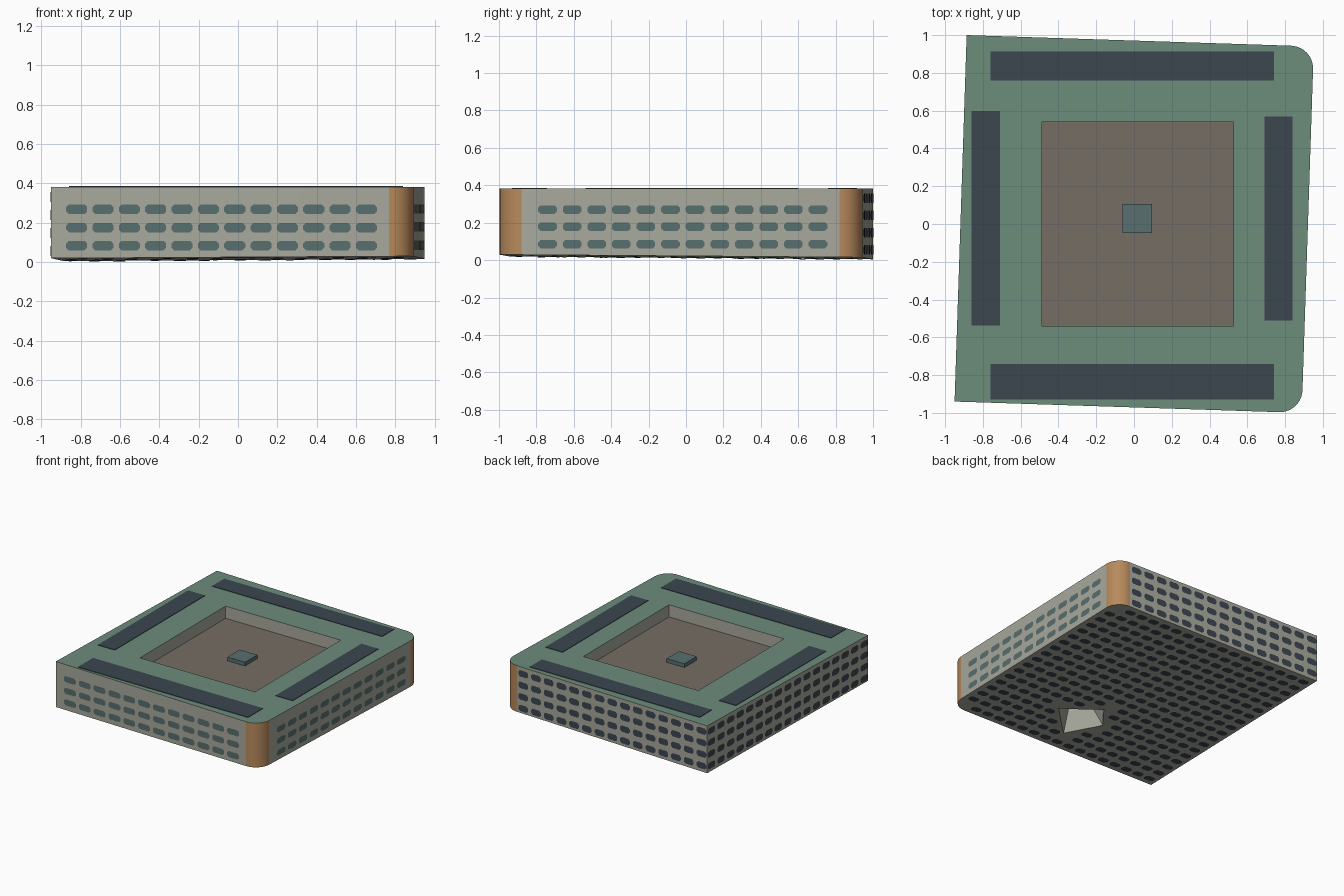
import bpy, bmesh, math
from mathutils import Vector

if "Cube" in bpy.data.objects:
    bpy.data.objects.remove(bpy.data.objects["Cube"])


def material(name, r, g, b):
    def lin(c):
        c /= 255
        return c / 12.92 if c <= 0.04045 else ((c + 0.055) / 1.055) ** 2.4
    m = bpy.data.materials.new(name)
    m.diffuse_color = (lin(r), lin(g), lin(b), 1)
    m.use_nodes = True
    m.node_tree.nodes["Principled BSDF"].inputs["Base Color"].default_value = m.diffuse_color
    return m


WALL = material("stone_grey", 168, 169, 157)
TAN = material("tan_corner", 184, 138, 92)
GREEN = material("roof_green", 108, 140, 123)
BROWN = material("court_brown", 118, 109, 99)
DARK = material("dark_slate", 60, 70, 80)
TEAL = material("window_teal", 88, 111, 111)

ROOF_Z, COURT_Z = 0.382, 0.285
CORNERS = [Vector(p) for p in ((-0.95, -0.94), (0.888, -1.0), (0.952, 0.94), (-0.886, 1.0))]


def base_z(x, y):
    # gently sloping underside
    return 0.017 + 0.0055 * x - 0.0077 * y


def finish(name, bm, mats):
    me = bpy.data.meshes.new(name)
    bm.to_mesh(me)
    bm.free()
    for m in mats:
        me.materials.append(m)
    ob = bpy.data.objects.new(name, me)
    bpy.context.collection.objects.link(ob)
    return ob


def loft(name, lower, upper, mats, side=lambda i: 0, top=0, bottom=0):
    # closed solid between two matching counter-clockwise rings
    bm = bmesh.new()
    a = [bm.verts.new(p) for p in lower]
    b = [bm.verts.new(p) for p in upper]
    n = len(a)
    for i in range(n):
        j = (i + 1) % n
        bm.faces.new((a[i], a[j], b[j], b[i])).material_index = side(i)
    bm.faces.new(b).material_index = top
    bm.faces.new(a[::-1]).material_index = bottom
    return finish(name, bm, mats)


def box(name, x0, x1, y0, y1, z0, z1, mats, **kw):
    ring = [(x0, y0), (x1, y0), (x1, y1), (x0, y1)]
    return loft(name, [(*p, z0) for p in ring], [(*p, z1) for p in ring], mats, **kw)


def arc(corner, prev, nxt, r, seg=10):
    # rounded corner as points between two tangent points
    d0, d1 = (prev - corner).normalized(), (nxt - corner).normalized()
    centre = corner + (d0 + d1) * r
    return [centre - d1 * r * math.cos(t) - d0 * r * math.sin(t)
            for t in (math.pi / 2 * k / seg for k in range(seg + 1))]


# building block with two rounded tan corners
BL, BR, TR, TL = CORNERS
SEG = 10
outline = [BL] + arc(BR, BL, TR, 0.12, SEG) + arc(TR, BR, TL, 0.12, SEG) + [TL]
tan_sides = set(range(1, 1 + SEG)) | set(range(2 + SEG, 2 + 2 * SEG))
slots = [WALL, TAN, GREEN, BROWN]
body = loft("building_block",
            [(p.x, p.y, base_z(p.x, p.y)) for p in outline],
            [(p.x, p.y, ROOF_Z) for p in outline],
            slots, side=lambda i: 1 if i in tan_sides else 0, top=2)

# sunken courtyard and tapered opening in the underside
court = box("courtyard_cutter", -0.487, 0.528, -0.54, 0.54, COURT_Z, 0.6, slots, bottom=3)
HOLE = [Vector(p) for p in ((0.013, -0.78), (0.274, -0.525), (0.0, -0.318), (-0.128, -0.495))]
LEAN = [Vector(p) for p in ((-0.03, 0.03), (-0.05, 0.0), (0.0, -0.09), (0.085, -0.085))]
hole = loft("opening_cutter",
            [(*(p - l * 0.15), -0.03) for p, l in zip(HOLE, LEAN)],
            [(*(p + l), 0.25) for p, l in zip(HOLE, LEAN)], slots)
bpy.context.view_layer.objects.active = body
body.select_set(True)
for cutter in (court, hole):
    cutter.hide_render = True
    mod = body.modifiers.new(cutter.name, 'BOOLEAN')
    mod.operation, mod.solver, mod.object = 'DIFFERENCE', 'EXACT', cutter
    bpy.ops.object.modifier_apply(modifier=mod.name)
    bpy.data.objects.remove(cutter)
bpy.ops.object.shade_smooth_by_angle(angle=math.radians(30))

# courtyard kiosk
box("courtyard_kiosk", -0.06, 0.096, -0.048, 0.106, COURT_Z - 0.01, COURT_Z + 0.03, [TEAL])

# dark roof strips
for name, x0, x1, y0, y1 in (("back", -0.76, 0.74, 0.76, 0.913),
                             ("front", -0.76, 0.74, -0.93, -0.742),
                             ("left", -0.86, -0.71, -0.538, 0.598),
                             ("right", 0.69, 0.84, -0.51, 0.57)):
    box("roof_strip_" + name, x0, x1, y0, y1, ROOF_Z - 0.002, ROOF_Z + 0.004, [DARK])


def pane(bm, c, u, v, w, h):
    # flat octagonal window pane
    k = 0.28 * h
    a, b = w / 2, h / 2
    ring = ((-a, -b + k), (-a + k, -b), (a - k, -b), (a, -b + k),
            (a, b - k), (a - k, b), (-a + k, b), (-a, b - k))
    off = u.cross(v).normalized() * 0.003
    bm.faces.new([bm.verts.new(c + off + u * s + v * t) for s, t in ring])


def wall_windows(name, start, end, first, step, cols, rows, w, h, mat):
    bm = bmesh.new()
    u = (end - start).normalized().to_3d()
    for i in range(cols):
        for z in rows:
            c = start.to_3d() + u * (first + step * i) + Vector((0, 0, z))
            pane(bm, c, u, Vector((0, 0, 1)), w, h)
    finish(name, bm, [mat])


wall_windows("front_windows", BL, BR, 0.13, 0.134, 12, (0.083, 0.175, 0.268), 0.107, 0.048, TEAL)
wall_windows("right_windows", BR, TR, 0.26, 0.1315, 12, (0.085, 0.179, 0.27), 0.1, 0.046, TEAL)
DARK_ROWS = (0.055, 0.147, 0.239, 0.331)
wall_windows("back_windows", TR, TL, 0.18, 0.115, 15, DARK_ROWS, 0.088, 0.05, DARK)
wall_windows("left_windows", TL, BL, 0.05, 0.115, 17, DARK_ROWS, 0.088, 0.05, DARK)

# dark panes across the underside, leaving the opening free
bm = bmesh.new()
ux = (BR - BL).normalized()
vy = (TL - BL).normalized()
U = Vector((ux.x, ux.y, base_z(*ux) - base_z(0, 0)))
V = -Vector((vy.x, vy.y, base_z(*vy) - base_z(0, 0)))


def near_hole(p):
    return all((b - a).normalized().cross(p - a) > -0.055
               for a, b in zip(HOLE, HOLE[1:] + HOLE[:1]))


for i in range(17):
    for j in range(18):
        p = BL + ux * (0.07 + 0.106 * i) + vy * (0.07 + 0.106 * j)
        if not near_hole(p) and min((p - BR).length, (p - TR).length) > 0.12:
            pane(bm, Vector((p.x, p.y, base_z(*p))), U, V, 0.082, 0.058)
finish("underside_panes", bm, [DARK])
